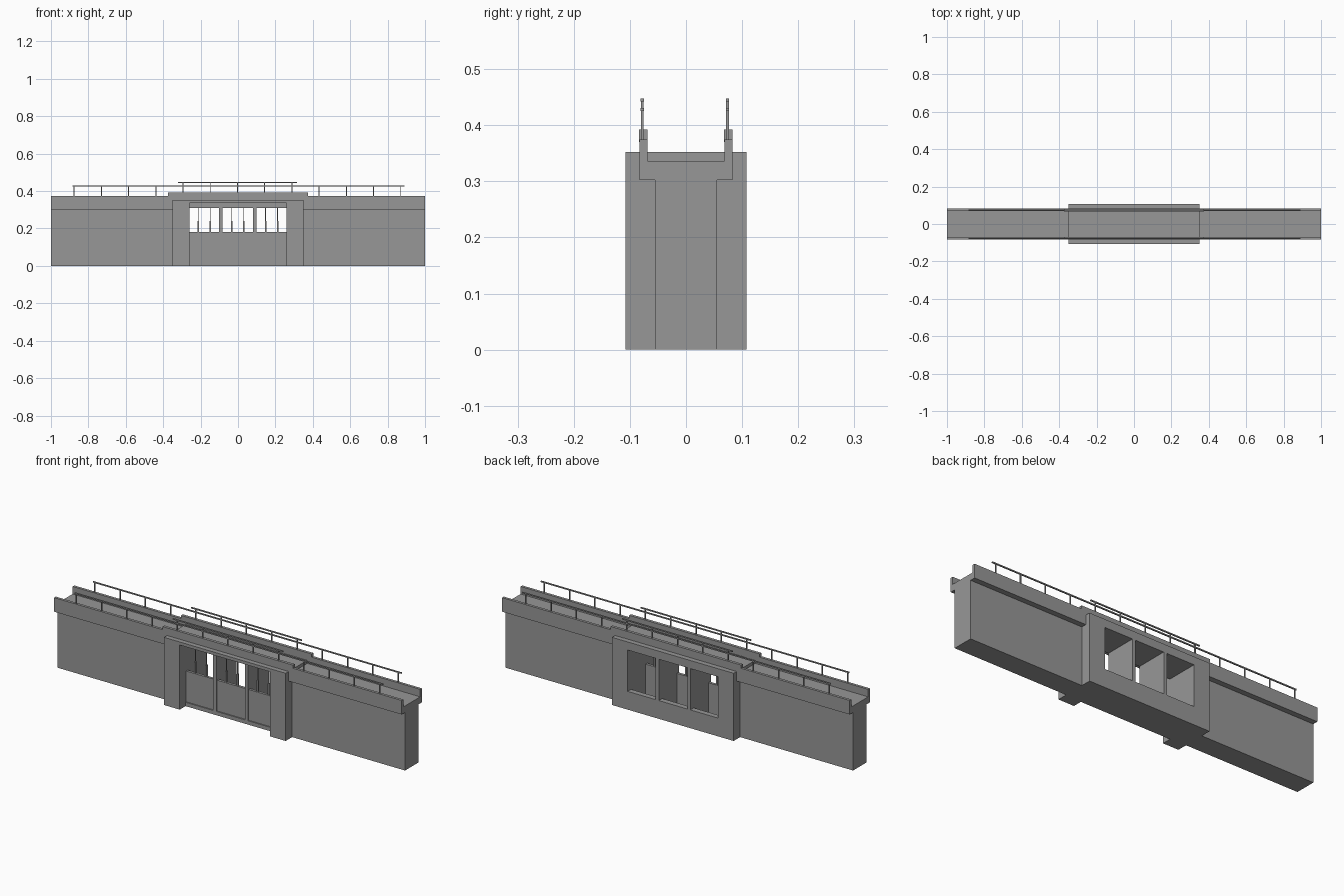
import bpy
import bmesh

cube = bpy.data.objects.get("Cube")
if cube:
    bpy.data.objects.remove(cube, do_unlink=True)

concrete = bpy.data.materials.new("grey concrete")
concrete.use_nodes = True
GREY = (0.31, 0.31, 0.31, 1)
concrete.diffuse_color = GREY
concrete.node_tree.nodes["Principled BSDF"].inputs["Base Color"].default_value = GREY


def finish(name, bm):
    bmesh.ops.recalc_face_normals(bm, faces=bm.faces)
    mesh = bpy.data.meshes.new(name)
    bm.to_mesh(mesh)
    bm.free()
    mesh.materials.append(concrete)
    obj = bpy.data.objects.new(name, mesh)
    bpy.context.collection.objects.link(obj)
    return obj


def add_box(bm, x, y, z):
    """Add a box given its (low, high) range on each axis."""
    verts = bmesh.ops.create_cube(bm, size=1)["verts"]
    for v in verts:
        v.co = [r[0] if c < 0 else r[1] for c, r in zip(v.co, (x, y, z))]


def box(name, x, y, z):
    bm = bmesh.new()
    add_box(bm, x, y, z)
    return finish(name, bm)


def prism(name, profile, x0, x1):
    """Extrude a (y, z) profile along x."""
    bm = bmesh.new()
    face = bm.faces.new([bm.verts.new((x0, y, z)) for y, z in profile])
    new = bmesh.ops.extrude_face_region(bm, geom=[face])["geom"]
    for v in new:
        if isinstance(v, bmesh.types.BMVert):
            v.co.x = x1
    return finish(name, bm)


BLOCK, OPEN, DEPTH = 0.35, 0.26, 0.108
GATE_FRONT = -0.06
CEILING, TOP = 0.31, 0.352

# Long walls with the walkway trough on top
trough = [(-0.083, 0.302), (0.083, 0.302), (0.083, 0.375), (0.069, 0.375),
          (0.069, 0.336), (-0.069, 0.336), (-0.069, 0.375), (-0.083, 0.375)]
for side, s in (("left", 1), ("right", -1)):
    lo, hi = sorted((s * 0.3, s * 1.0))
    box(side + "_wall", (lo, hi), (-0.055, 0.055), (0, 0.303))
    prism(side + "_walkway", trough, lo, hi)
    lo, hi = sorted((s * OPEN, s * BLOCK))
    box(side + "_pier", (lo, hi), (-DEPTH, DEPTH), (0, TOP))

# Gatehouse shell: hollow, with an open back above the low wall
box("roof_slab", (-OPEN, OPEN), (GATE_FRONT, DEPTH), (CEILING, TOP))
box("front_lintel", (-OPEN, OPEN), (-DEPTH, GATE_FRONT), (0.336, TOP))
box("floor_slab", (-OPEN, OPEN), (GATE_FRONT, DEPTH), (0, 0.02))
box("back_low_wall", (-OPEN, OPEN), (0.08, DEPTH), (0.02, 0.095))
for i, x in enumerate((-0.092, 0.09)):
    box(f"divider_{i + 1}", (x - 0.009, x + 0.009), (GATE_FRONT, DEPTH),
        (0.02, CEILING))

# Sluice gates with their lifting rods
for i, (x0, x1) in enumerate(((-OPEN, -0.101), (-0.083, 0.081), (0.099, OPEN))):
    box(f"gate_{i + 1}", (x0, x1), (-0.054, -0.04), (0.02, 0.18))
    rods = bmesh.new()
    for dx in (-0.032, 0.032):
        x = (x0 + x1) / 2 + dx
        add_box(rods, (x - 0.004, x + 0.004), (-0.052, -0.042), (0.18, 0.24))
        add_box(rods, (x - 0.002, x + 0.002), (-0.049, -0.045), (0.24, CEILING))
    finish(f"gate_rods_{i + 1}", rods)

# Raised parapets and railings along both edges
for side, y, rail_y in (("front", -0.0765, -0.078), ("back", 0.0755, 0.074)):
    box(side + "_parapet", (-BLOCK, BLOCK), (y - 0.0065, y + 0.0065), (0.335, 0.375))
    box(side + "_raised_parapet", (-0.375, 0.375), (y - 0.0075, y + 0.0075),
        (0.37, 0.392))
    rail = bmesh.new()
    span = (rail_y - 0.003, rail_y + 0.003)
    add_box(rail, (-0.885, 0.89), span, (0.425, 0.431))
    add_box(rail, (-0.32, 0.315), span, (0.442, 0.448))
    for k in range(-6, 7):
        x = k * 0.1455 - 0.003
        top = 0.445 if abs(k) <= 2 else 0.428
        add_box(rail, (x - 0.0025, x + 0.0025),
                (rail_y - 0.0025, rail_y + 0.0025), (0.37, top))
    finish(side + "_railing", rail)
